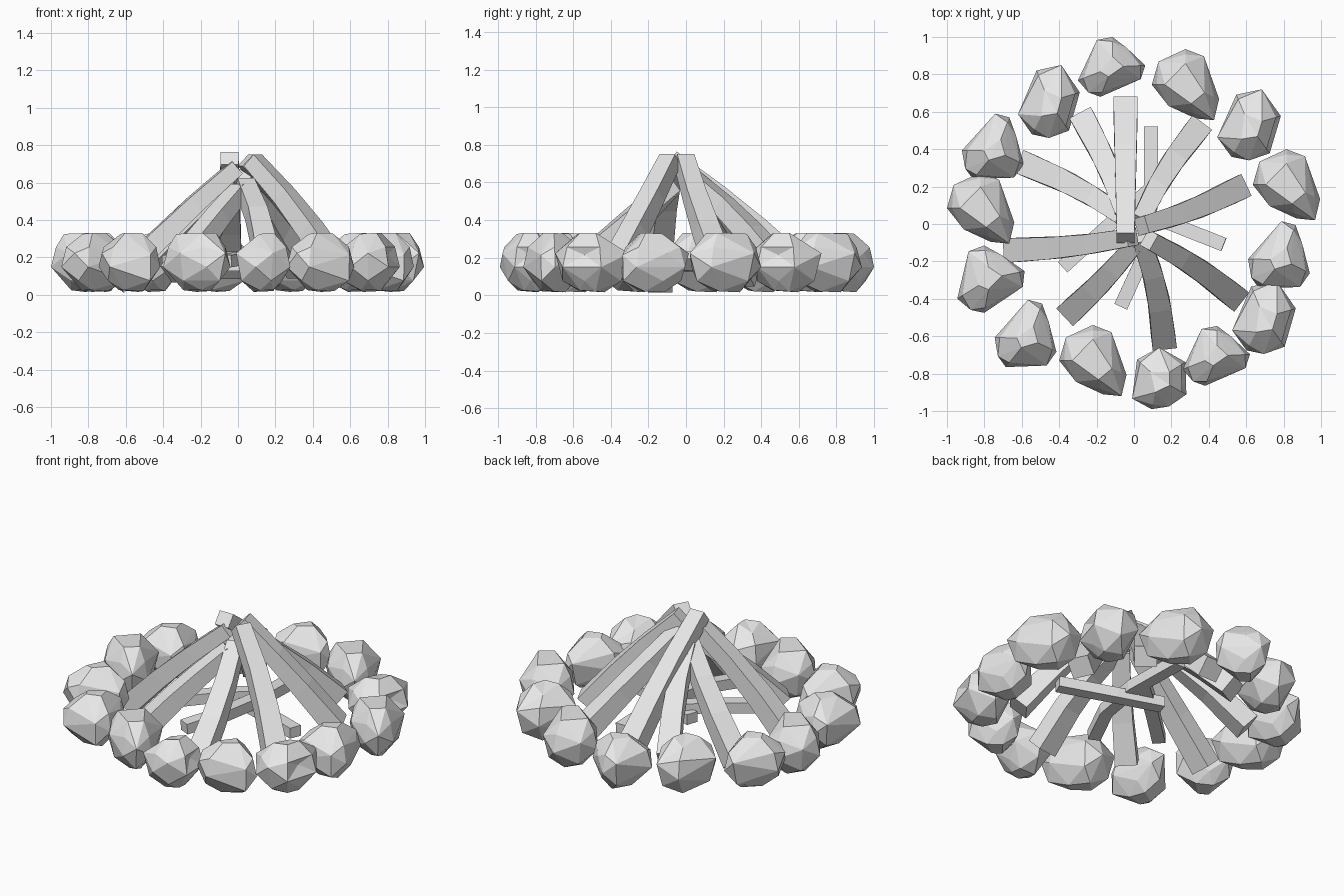
import bpy, bmesh, random
from math import radians
from mathutils import Vector, Matrix

cube = bpy.data.objects.get("Cube")
if cube:
    bpy.data.objects.remove(cube, do_unlink=True)

grey = bpy.data.materials.new("plain_grey")
grey.use_nodes = True
grey.diffuse_color = (0.8, 0.8, 0.8, 1)
grey.node_tree.nodes["Principled BSDF"].inputs["Base Color"].default_value = (0.8, 0.8, 0.8, 1)


def finish(bm, name):
    bmesh.ops.recalc_face_normals(bm, faces=bm.faces)
    mesh = bpy.data.meshes.new(name)
    bm.to_mesh(mesh)
    bm.free()
    mesh.materials.append(grey)
    obj = bpy.data.objects.new(name, mesh)
    bpy.context.collection.objects.link(obj)


# Rock outlines seen from above, in a unit square
OUTLINES = {
    "round": [(0, 1), (.55, .8), (1, -.4), (.85, -1), (.3, -.95), (-.5, -.6), (-1, 0), (-.8, .65)],
    "peaked": [(0, 1), (.4, .65), (.95, .05), (1, -.5), (-.35, -1), (-.7, -.85), (-1, -.45), (-.45, .9)],
    "notched": [(-.4, .85), (.4, 1), (1, .25), (.75, -.25), (.65, -.8), (0, -1), (-.55, -.9), (-1, -.35)],
}
TOP_SCALE = {"round": .62, "peaked": .36, "notched": .45}
DENTS = {"round": [], "peaked": [(.6, -.5, .6)], "notched": [(.8, -.3, .4), (.1, .6, .9)]}


def rock(name, kind, x, y, half_x, half_y, turn):
    random.seed(7)
    bm = bmesh.new()
    for i, (px, py) in enumerate(OUTLINES[kind]):
        odd = i % 2
        bm.verts.new((px, py, .3 if odd else -.15))
        # Shoulder above the low points, belly below the high ones
        s, z = (.8, -.6) if odd else (.85, .5)
        bm.verts.new((px * s, py * s, z))
        if not odd:
            top = TOP_SCALE[kind] * random.uniform(.9, 1.1)
            bm.verts.new((px * top, py * top, random.uniform(.92, 1)))
            bm.verts.new((px * .4, py * .4, -random.uniform(.9, 1)))
    bmesh.ops.convex_hull(bm, input=bm.verts)
    loose = [v for v in bm.verts if not v.link_faces]
    bmesh.ops.delete(bm, geom=loose, context='VERTS')

    # Dents give the rougher rocks their creases
    for d in DENTS[kind]:
        v = min(bm.verts, key=lambda v: (v.co - Vector(d)).length)
        v.co *= .82
    bm.transform(Matrix.Rotation(radians(turn), 4, 'Z'))

    # Size each rock to its own footprint and the common height
    halves = (half_x, half_y, .158)
    centre = (x, y, .174)
    lo = [min(v.co[k] for v in bm.verts) for k in range(3)]
    hi = [max(v.co[k] for v in bm.verts) for k in range(3)]
    for v in bm.verts:
        for k in range(3):
            t = (v.co[k] - lo[k]) / (hi[k] - lo[k]) * 2 - 1
            v.co[k] = centre[k] + t * halves[k]
    finish(bm, name)


def beam(name, path, widths, depths):
    """Square-section timber swept along a bent path."""
    path = [Vector(p) for p in path]
    bm = bmesh.new()
    rings = []
    last = len(path) - 1
    for i, p in enumerate(path):
        t = i / last
        along = (path[min(i + 1, last)] - path[max(i - 1, 0)]).normalized()
        side = along.cross(Vector((0, 0, 1))).normalized()
        up = side.cross(along)
        w = (widths[0] * (1 - t) + widths[1] * t) / 2
        d = (depths[0] * (1 - t) + depths[1] * t) / 2
        rings.append([bm.verts.new(p + side * a * w + up * b * d)
                      for a, b in ((-1, -1), (1, -1), (1, 1), (-1, 1))])
    for a, b in zip(rings, rings[1:]):
        for k in range(4):
            n = (k + 1) % 4
            bm.faces.new((a[k], a[n], b[n], b[k]))
    bm.faces.new(rings[0])
    bm.faces.new(rings[-1])
    finish(bm, name)


def bent(foot, tip, sway):
    """Path from foot to tip, bowed sideways and slightly upwards."""
    a, b = Vector(foot), Vector(tip)
    side = (b - a).cross(Vector((0, 0, 1))).normalized()
    bow = side * sway + Vector((0, 0, .02))
    return [a, a.lerp(b, .35) + bow, a.lerp(b, .65) + bow, b]


# Ring of stones: kind, centre, half sizes, turn
ROCKS = [
    ("peaked", -.12, .84, .18, .16, 0), ("round", .275, .745, .18, .19, 0),
    ("notched", .615, .53, .17, .19, 0), ("round", .815, .21, .18, .19, 0),
    ("peaked", .775, -.165, .165, .18, -25), ("notched", .695, -.5, .17, .195, 0),
    ("peaked", .44, -.705, .18, .16, 0), ("notched", .135, -.825, .145, .165, 20),
    ("round", -.22, -.73, .18, .19, 0), ("peaked", -.58, -.585, .165, .18, -25),
    ("peaked", -.765, -.295, .18, .18, 10), ("round", -.82, .085, .18, .19, 0),
    ("peaked", -.755, .415, .165, .175, -25), ("notched", -.455, .655, .165, .195, 0),
]
for i, spec in enumerate(ROCKS):
    rock(f"rock_{i + 1}", *spec)

# Leaning logs: foot, tip, sideways bow
LOGS = [
    ((-.045, .64, .13), (-.045, -.075, .73), 0),
    ((.34, .51, .13), (.03, .01, .64), .02),
    ((.56, .19, .12), (.04, -.01, .72), -.015),
    ((.54, -.39, .12), (.08, -.085, .72), .015),
    ((.16, -.63, .09), (.035, -.07, .59), .02),
    ((-.34, -.47, .11), (.01, -.1, .56), .01),
    ((-.655, -.14, .055), (-.01, -.07, .68), .012),
    ((-.58, .32, .09), (-.03, .02, .6), -.02),
    ((-.27, .56, .12), (-.05, .05, .58), -.015),
]
for i, (foot, tip, sway) in enumerate(LOGS):
    beam(f"log_{i + 1}", bent(foot, tip, sway), (.13, .095), (.12, .085))

# Thin sticks lying across the middle
STICKS = [
    [(.09, .52, .19), (.09, .1, .2), (.04, -.2, .2), (-.07, -.44, .18)],
    [(.48, -.11, .17), (.15, .02, .16), (-.12, .11, .16)],
    [(-.38, -.23, .18), (-.15, -.02, .2), (.08, .18, .2)],
]
for i, path in enumerate(STICKS):
    beam(f"stick_{i + 1}", path, (.075, .075), (.065, .065))
